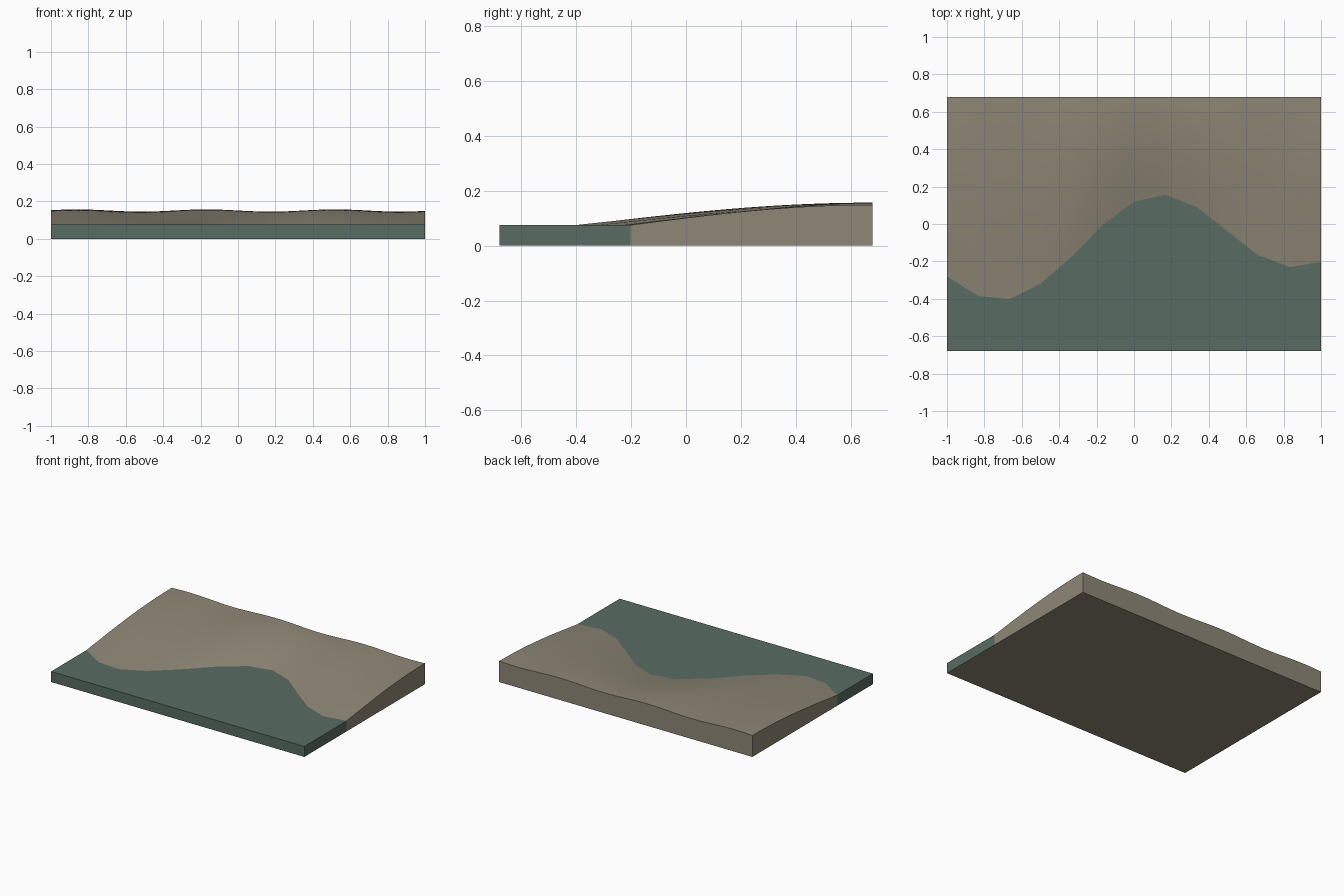
import bpy, bmesh, math

if "Cube" in bpy.data.objects:
    bpy.data.objects.remove(bpy.data.objects["Cube"])

W, D = 1.0, 0.68          # half width and half depth
SEA = 0.075               # water level
COLS, ROWS = 48, 20
# shoreline y at evenly spaced x
SHORE = [-.28, -.385, -.402, -.32, -.175, -.005, .12, .156, .092, -.04, -.168, -.23, -.203]


def shore(x):
    t = (x + W) / (2 * W) * (len(SHORE) - 1)
    i = min(int(t), len(SHORE) - 2)
    return SHORE[i] + (SHORE[i + 1] - SHORE[i]) * (t - i)


def land_height(x, t):
    crest = .151 + .006 * math.cos(2 * math.pi * (x + .17) / .69)
    return SEA + (crest - SEA) * math.sin(t * math.pi / 2)


def material(name, rgb):
    m = bpy.data.materials.new(name)
    m.diffuse_color = (*rgb, 1)
    m.use_nodes = True
    m.node_tree.nodes["Principled BSDF"].inputs["Base Color"].default_value = m.diffuse_color
    return m


water_mat = material("sea green", (.098, .149, .122))
land_mat = material("sandy earth", (.275, .245, .185))

bm = bmesh.new()
xs = [-W + 2 * W * i / COLS for i in range(COLS + 1)]
front = [bm.verts.new((x, -D, SEA)) for x in xs]
rows = [[bm.verts.new((x, shore(x) + (D - shore(x)) * j / ROWS, land_height(x, j / ROWS))) for x in xs]
        for j in range(ROWS + 1)]


def face(verts, mat, smooth=False):
    f = bm.faces.new(verts)
    f.material_index, f.smooth = mat, smooth


# flat water and rising land surface
for i in range(COLS):
    face((front[i], front[i + 1], rows[0][i + 1], rows[0][i]), 0)
    for a, b in zip(rows, rows[1:]):
        face((a[i], a[i + 1], b[i + 1], b[i]), 1, True)

# vertical sides and earth underside
base = {(c, y): bm.verts.new((c * W, y, 0)) for c in (-1, 1) for y in (-D, shore(c * W), D)}
for c, k in ((-1, 0), (1, -1)):
    s = shore(c * W)
    face((front[k], rows[0][k], base[c, s], base[c, -D]), 0)
    face([r[k] for r in rows] + [base[c, D], base[c, s]], 1)
face(front + [base[1, -D], base[-1, -D]], 0)
face(rows[-1] + [base[1, D], base[-1, D]], 1)
face([base[-1, -D], base[-1, shore(-W)], base[-1, D],
      base[1, D], base[1, shore(W)], base[1, -D]], 1)
bmesh.ops.recalc_face_normals(bm, faces=bm.faces)

# keep the shoreline and rim crisp
for e in bm.edges:
    if not all(f.smooth for f in e.link_faces):
        e.smooth = False
me = bpy.data.meshes.new("coast_tile")
bm.to_mesh(me)
bm.free()
me.materials.append(water_mat)
me.materials.append(land_mat)
bpy.context.collection.objects.link(bpy.data.objects.new("coast_tile", me))
